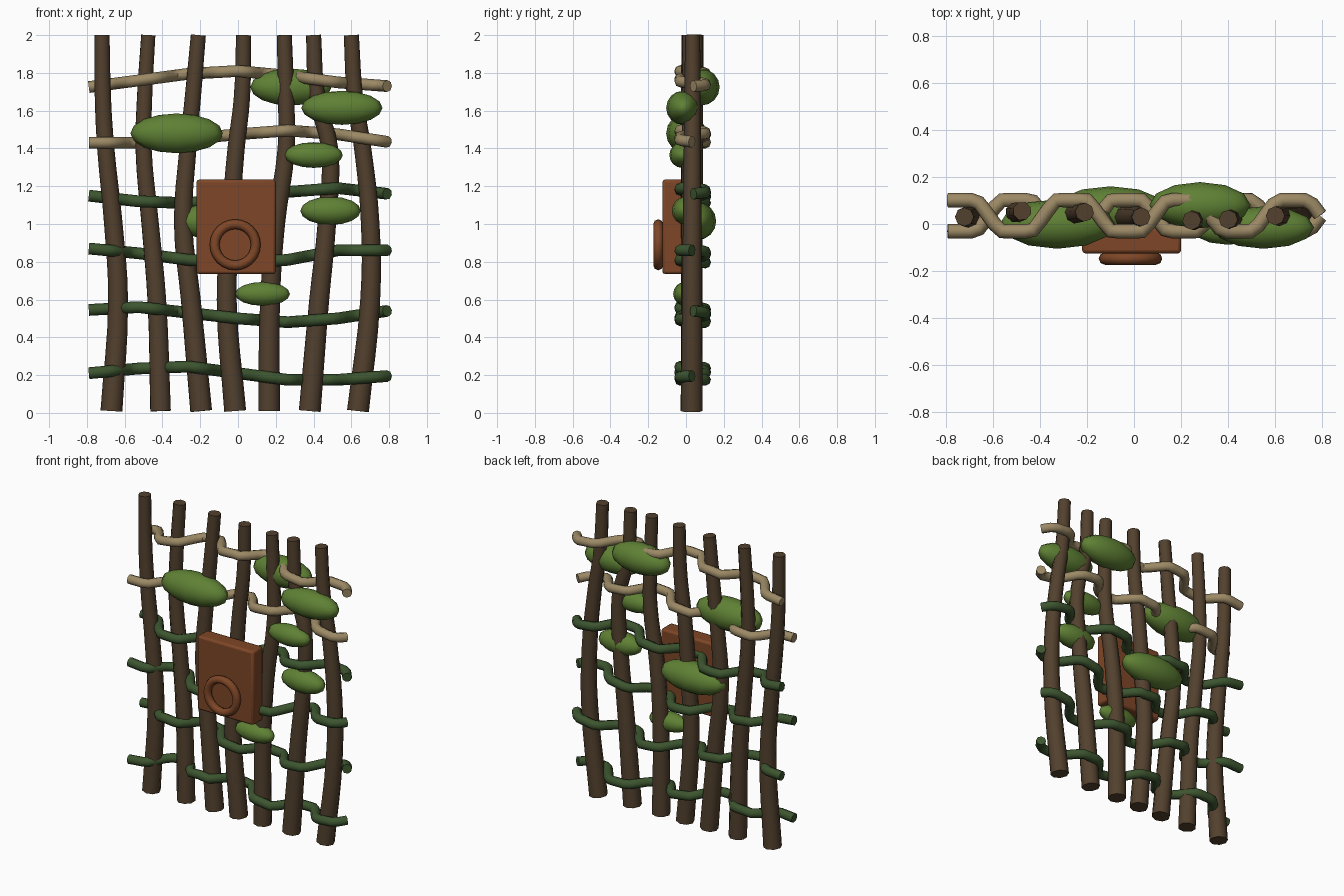
import bpy, math

cube = bpy.data.objects.get("Cube")
if cube:
    bpy.data.objects.remove(cube, do_unlink=True)


def material(name, rgb):
    m = bpy.data.materials.new(name)
    m.use_nodes = True
    color = (*rgb, 1)
    m.diffuse_color = color
    bsdf = next(n for n in m.node_tree.nodes if n.type == 'BSDF_PRINCIPLED')
    bsdf.inputs["Base Color"].default_value = color
    bsdf.inputs["Roughness"].default_value = 0.9
    return m


bark = material("bark brown", (0.085, 0.052, 0.027))
moss = material("moss green", (0.045, 0.09, 0.028))
straw = material("dry straw", (0.33, 0.25, 0.13))
leaf = material("leaf green", (0.115, 0.22, 0.035))
rust = material("rust brown", (0.21, 0.062, 0.02))


def finish(ob, name, mat, angle=50):
    ob.name = name
    ob.data.materials.clear()
    ob.data.materials.append(mat)
    bpy.ops.object.select_all(action='DESELECT')
    ob.select_set(True)
    bpy.context.view_layer.objects.active = ob
    bpy.ops.object.shade_smooth_by_angle(angle=math.radians(angle))
    return ob


def rod(name, points, radii, mat, kind='POLY'):
    """Round stick with capped ends swept along the points."""
    cu = bpy.data.curves.new(name, 'CURVE')
    cu.dimensions = '3D'
    cu.twist_mode = 'MINIMUM'
    cu.bevel_depth = 1
    cu.bevel_resolution = 2
    cu.use_fill_caps = True
    cu.resolution_u = 4
    sp = cu.splines.new(kind)
    pts = sp.bezier_points if kind == 'BEZIER' else sp.points
    pts.add(len(points) - 1)
    for p, co, r in zip(pts, points, radii):
        p.radius = r
        if kind == 'BEZIER':
            p.co = co
            p.handle_left_type = p.handle_right_type = 'AUTO'
        else:
            p.co = (*co, 1)
    ob = bpy.data.objects.new(name, cu)
    bpy.context.collection.objects.link(ob)
    bpy.ops.object.select_all(action='DESELECT')
    ob.select_set(True)
    bpy.context.view_layer.objects.active = ob
    bpy.ops.object.convert(target='MESH')
    return finish(bpy.context.view_layer.objects.active, name, mat)


# Upright posts: x at each height, then y at the top
heights = (0.01, 0.6, 1.0, 1.4, 1.66, 2.0)
posts = [
    ((-.67, -.635, -.66, -.70, -.715, -.72), .03),
    ((-.41, -.43, -.465, -.50, -.495, -.475), .055),
    ((-.195, -.25, -.29, -.265, -.24, -.21), .05),
    ((-.015, -.06, -.04, -.01, .02, .03), .03),
    ((.165, .17, .20, .255, .255, .245), .015),
    ((.38, .43, .47, .485, .42, .40), .02),
    ((.635, .70, .70, .66, .62, .60), .035),
]
for i, (xs, y_top) in enumerate(posts):
    pts = [(x, .03 + (y_top - .03) * z / 2, z) for x, z in zip(xs, heights)]
    radii = [.058 - .009 * z for z in heights]
    rod(f"post_{i + 1}", pts, radii, bark, 'BEZIER')

# Woven rails: heights at even steps across the width
rails = [
    (.21, .235, .245, .21, .175, .175, .195),
    (.545, .56, .53, .50, .48, .50, .54),
    (.87, .845, .81, .795, .81, .86, .86),
    (1.15, 1.12, 1.11, 1.14, 1.17, 1.19, 1.16),
    (1.43, 1.43, 1.45, 1.475, 1.495, 1.475, 1.435),
    (1.725, 1.76, 1.795, 1.81, 1.785, 1.75, 1.73),
]
STEPS = 48
for i, zs in enumerate(rails):
    side = -1 if i % 2 == 0 else 1
    pts = []
    for s in range(STEPS + 1):
        x = -.79 + 1.58 * s / STEPS
        t = s / STEPS * (len(zs) - 1)
        k = min(int(t), len(zs) - 2)
        z = zs[k] + (zs[k + 1] - zs[k]) * (t - k)
        wave = math.cos(math.pi * (x + .735) / .235) * 1.6 if x > -.735 else 1
        y = .035 + .066 * side * max(-1, min(1, wave))
        pts.append((x, y, z))
    rod(f"rail_{i + 1}", pts, [.031] * len(pts), straw if i > 3 else moss)

# Foliage clumps: centre and half sizes
clumps = [
    ((-.325, 0, 1.48), (.245, .105, .105)),
    ((.28, .08, 1.725), (.215, .098, .098)),
    ((.55, -.015, 1.615), (.215, .09, .09)),
    ((.40, -.02, 1.365), (.155, .068, .068)),
    ((.49, .0, 1.07), (.16, .075, .075)),
    ((-.10, .06, 1.015), (.24, .1, .1)),
    ((.13, -.005, .63), (.145, .063, .063)),
]
for i, (c, size) in enumerate(clumps):
    bpy.ops.mesh.primitive_uv_sphere_add(segments=12, ring_count=8, location=c)
    ob = bpy.context.object
    ob.scale = size
    finish(ob, f"foliage_{i + 1}", leaf, 80)

# Hanging panel
bpy.ops.mesh.primitive_cube_add(size=1, location=(-.01, -.07, .985))
panel = bpy.context.object
panel.scale = (.42, .11, .5)
bpy.ops.object.transform_apply(location=False, rotation=False, scale=True)
bevel = panel.modifiers.new("bevel", 'BEVEL')
bevel.width = .014
bevel.segments = 2
finish(panel, "panel", rust, 30)

# Ring on the panel
bpy.ops.mesh.primitive_torus_add(
    major_segments=24, minor_segments=8, major_radius=.109, minor_radius=.026,
    location=(-.015, -.147, .89), rotation=(math.pi / 2, 0, 0))
finish(bpy.context.object, "panel_ring", rust, 60)
